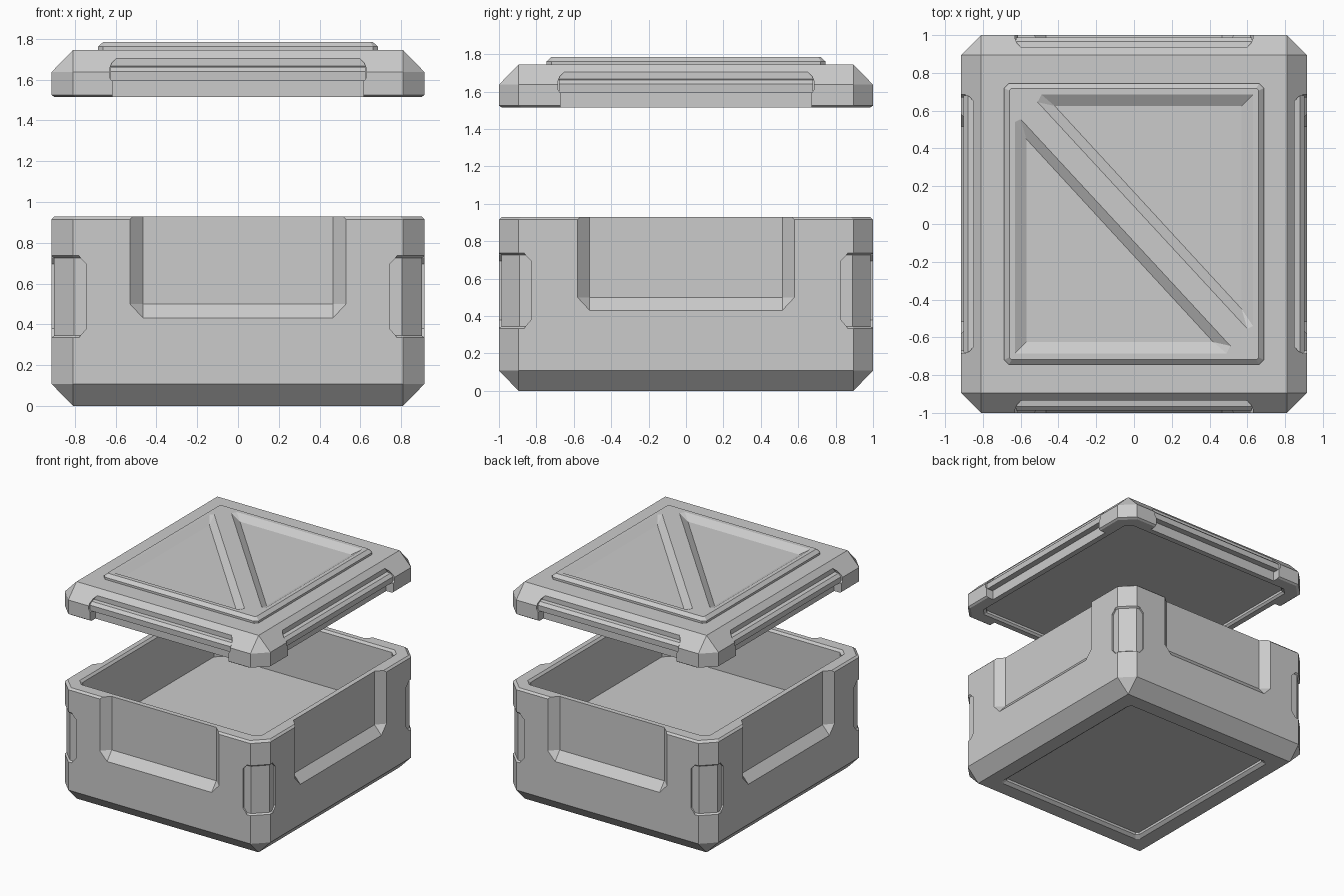
import bpy, bmesh

if "Cube" in bpy.data.objects:
    bpy.data.objects.remove(bpy.data.objects["Cube"])

HX, HY, C = 0.915, 1.0, 0.105   # half footprint and corner chamfer


def loft(name, loops):
    """Closed solid skinned through loops of equal point count."""
    bm = bmesh.new()
    rings = [[bm.verts.new(p) for p in lp] for lp in loops]
    n = len(rings[0])
    for a, b in zip(rings, rings[1:]):
        for i in range(n):
            j = (i + 1) % n
            bm.faces.new((a[i], a[j], b[j], b[i]))
    bm.faces.new(rings[0][::-1])
    bm.faces.new(rings[-1])
    bmesh.ops.remove_doubles(bm, verts=bm.verts, dist=1e-5)
    bmesh.ops.recalc_face_normals(bm, faces=bm.faces)
    me = bpy.data.meshes.new(name)
    bm.to_mesh(me)
    bm.free()
    ob = bpy.data.objects.new(name, me)
    bpy.context.collection.objects.link(ob)
    return ob


def octagon(inset, c, z, extra_y=0):
    """Footprint rectangle shrunk by inset with corners cut by c."""
    x, y = HX - inset, HY - inset - extra_y
    return [(x, -y + c, z), (x, y - c, z), (x - c, y, z), (-x + c, y, z),
            (-x, y - c, z), (-x, -y + c, z), (-x + c, -y, z), (x - c, -y, z)]


def cut(target, cutter):
    m = target.modifiers.new("cut", 'BOOLEAN')
    m.operation, m.solver, m.object = 'DIFFERENCE', 'EXACT', cutter
    bpy.context.view_layer.objects.active = target
    bpy.ops.object.modifier_apply(modifier=m.name)
    bpy.data.objects.remove(cutter)


def on_side(axis, sign, u, w, z):
    """Point on a side: u along it, w outward from its face."""
    return (u, sign * (HY + w), z) if axis == 'y' else (sign * (HX + w), u, z)


SIDES = [(a, s) for a in 'xy' for s in (-1, 1)]

# open box body, from underside recess round to the inner floor
body = loft("crate_body", [octagon(*a) for a in (
    (0.25, 0.02, 0.04), (0.25, 0.02, 0.02), (0.225, 0.025, 0), (C, 0, 0), (0, C, 0.108),
    (0, C, 0.915), (0.015, C, 0.93), (0.10, 0.05, 0.93), (0.115, 0.05, 0.912),
    (0.115, 0.05, 0.48))])

# big recess in each side
for axis, s in SIDES:
    b = 0.58 if axis == 'x' else 0.53
    a = b - 0.065
    outer = [(-b, 1.1), (-b, 0.50), (-a, 0.43), (a, 0.43), (b, 0.50), (b, 1.1)]
    inner = [(-a, 1.1), (-a, 0.50), (-a, 0.50), (a, 0.50), (a, 0.50), (a, 1.1)]
    cut(body, loft("cutter", [[on_side(axis, s, u, w, z) for u, z in lp]
                              for lp, w in ((inner, -0.06), (outer, 0), (outer, 0.1))]))

# shallow pocket wrapping each vertical corner
for sx in (-1, 1):
    for sy in (-1, 1):
        loops = []
        for z, e, d in ((0.333, 0.135, -0.002), (0.345, 0.142, 0.013), (0.38, 0.172, 0.013),
                        (0.695, 0.172, 0.013), (0.725, 0.142, 0.013), (0.738, 0.135, -0.002)):
            k = C + d * 0.414
            pts = [(HX - e, HY - d), (HX - k, HY - d), (HX - d, HY - k), (HX - d, HY - e),
                   (1.2, HY - e), (1.2, 1.2), (HX - e, 1.2)]
            loops.append([(sx * x, sy * y, z) for x, y in pts])
        cut(body, loft("cutter", loops))

# lid, from underside recess round to the raised top frame
lid = loft("crate_lid", [octagon(*a) for a in (
    (0.125, 0.05, 1.55), (0.125, 0.05, 1.53), (0.11, 0.05, 1.515), (0.015, C, 1.515),
    (0, C, 1.525), (0, C, 1.637), (C, 0, 1.745), (0.228, 0.025, 1.745, 0.027),
    (0.228, 0.025, 1.762, 0.027), (0.255, 0.012, 1.786, 0.027))])

# two triangular panels either side of the diagonal brace
outer = [(-0.63, 0.54), (-0.60, 0.555), (0.51, -0.645), (0.49, -0.685), (-0.63, -0.685)]
inner = [(-0.57, 0.45), (-0.57, 0.45), (0.42, -0.625), (0.42, -0.625), (-0.57, -0.625)]
for s in (-1, 1):
    cut(lid, loft("cutter", [[(s * x, s * y, z) for x, y in lp]
                             for lp, z in ((inner, 1.75), (outer, 1.786), (outer, 1.9))]))

# grip groove in each lid side, with a rail running through it
for axis, s in SIDES:
    b = 0.685 if axis == 'x' else 0.63
    half = [(b - 0.015, 1.4), (b - 0.015, 1.59), (b, 1.61), (b, 1.655),
            (b - 0.01, 1.68), (b - 0.04, 1.71)]
    prof = half + [(-u, z) for u, z in half[::-1]]
    cut(lid, loft("cutter", [[on_side(axis, s, u, w, z) for u, z in prof]
                             for w in (-0.065, 0.1)]))
    rail = [(-0.075, 1.595), (-0.015, 1.595), (-0.012, 1.64), (-0.035, 1.662), (-0.075, 1.668)]
    loft("lid_rail", [[on_side(axis, s, u, w, z) for w, z in rail]
                      for u in (-b + 0.005, b - 0.005)])
